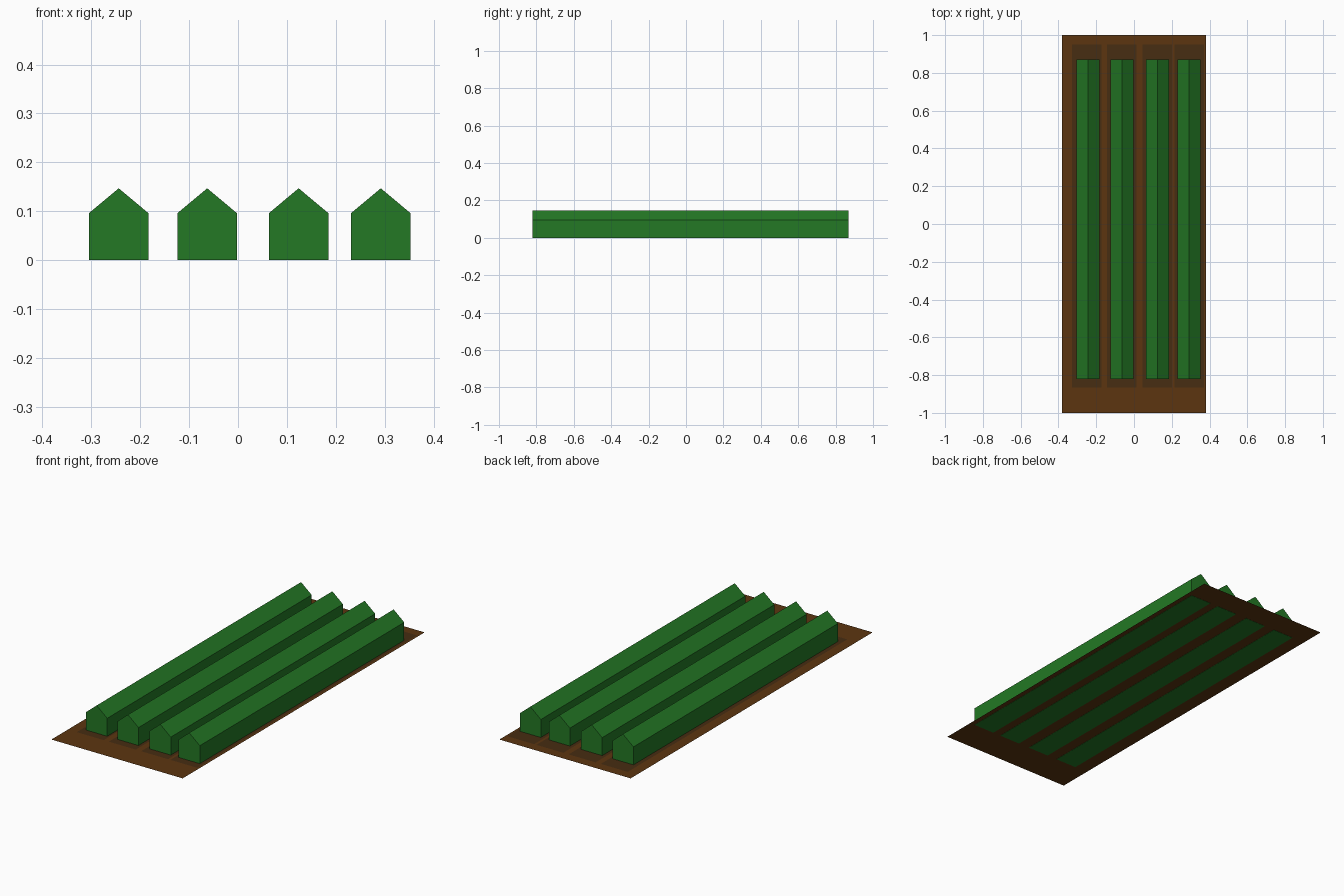
import bpy
import bmesh

cube = bpy.data.objects.get("Cube")
if cube:
    bpy.data.objects.remove(cube, do_unlink=True)


def make_material(name, rgb):
    mat = bpy.data.materials.new(name)
    mat.use_nodes = True
    color = (*rgb, 1.0)
    mat.diffuse_color = color
    mat.node_tree.nodes["Principled BSDF"].inputs["Base Color"].default_value = color
    return mat


def extrude_profile(name, profile, y0, y1, mat):
    """Sweep a closed x-z outline along y into a capped prism."""
    bm = bmesh.new()
    face = bm.faces.new([bm.verts.new((x, y0, z)) for x, z in profile])
    swept = bmesh.ops.extrude_face_region(bm, geom=[face])["geom"]
    verts = [v for v in swept if isinstance(v, bmesh.types.BMVert)]
    bmesh.ops.translate(bm, verts=verts, vec=(0, y1 - y0, 0))
    bmesh.ops.recalc_face_normals(bm, faces=bm.faces)
    return finish(name, bm, mat)


def flat_sheet(name, x0, x1, y0, y1, z, mat):
    """Single upward-facing rectangle."""
    bm = bmesh.new()
    corners = ((x0, y0), (x1, y0), (x1, y1), (x0, y1))
    bm.faces.new([bm.verts.new((x, y, z)) for x, y in corners])
    return finish(name, bm, mat)


def finish(name, bm, mat):
    mesh = bpy.data.meshes.new(name)
    bm.to_mesh(mesh)
    bm.free()
    mesh.materials.append(mat)
    obj = bpy.data.objects.new(name, mesh)
    bpy.context.collection.objects.link(obj)
    return obj


soil = make_material("brown soil", (0.107, 0.036, 0.005))
dug_soil = make_material("dark dug soil", (0.063, 0.026, 0.006))
leaf = make_material("leaf green", (0.017, 0.188, 0.018))

# Field of soil
flat_sheet("field", -0.38, 0.38, -1.0, 1.0, 0.001, soil)

# Crop rows: a dark bed with a gabled hedge standing on it
hedge_half, bed_half = 0.061, 0.078
eave, ridge = 0.096, 0.147
for i, (hedge_x, bed_x) in enumerate(
        ((-0.244, -0.250), (-0.063, -0.064), (0.124, 0.123), (0.292, 0.292)), 1):
    flat_sheet(f"bed_{i}", bed_x - bed_half, bed_x + bed_half,
               -0.865, 0.95, 0.002, dug_soil)
    left, right = hedge_x - hedge_half, hedge_x + hedge_half
    outline = [(left, 0), (right, 0), (right, eave), (hedge_x, ridge), (left, eave)]
    extrude_profile(f"hedge_row_{i}", outline, -0.82, 0.87, leaf)
